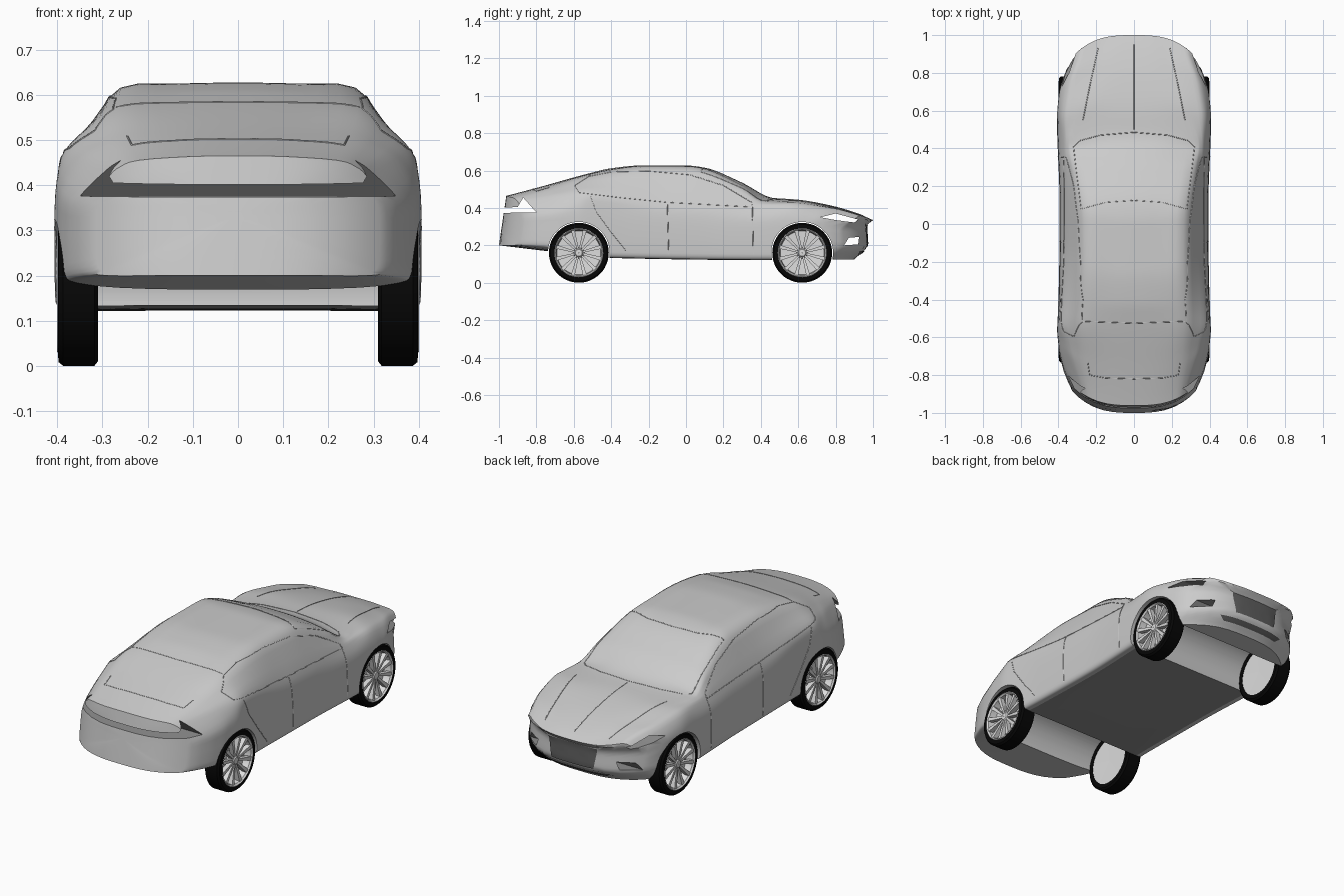
import bpy, bmesh, math
from mathutils import Vector
from mathutils.bvhtree import BVHTree

if "Cube" in bpy.data.objects:
    bpy.data.objects.remove(bpy.data.objects["Cube"])


def material(name, v):
    m = bpy.data.materials.new(name)
    m.diffuse_color = (v, v, v, 1)
    m.use_nodes = True
    m.node_tree.nodes["Principled BSDF"].inputs["Base Color"].default_value = m.diffuse_color
    return m


PAINT = material("body grey", 0.6)
FLOOR = material("floor dark grey", 0.28)
TYRE = material("tyre black", 0.002)
RIM = material("rim silver", 0.72)
GRILLE = material("grille dark grey", 0.11)


def finish(name, bm, mats, angle=35):
    bmesh.ops.recalc_face_normals(bm, faces=bm.faces)
    me = bpy.data.meshes.new(name)
    bm.to_mesh(me)
    bm.free()
    ob = bpy.data.objects.new(name, me)
    bpy.context.collection.objects.link(ob)
    for m in mats:
        me.materials.append(m)
    smooth(ob, angle)
    return ob


def smooth(ob, angle):
    bpy.ops.object.select_all(action='DESELECT')
    ob.select_set(True)
    bpy.context.view_layer.objects.active = ob
    bpy.ops.object.shade_smooth_by_angle(angle=math.radians(angle))


def curve(t, keys):
    """Smooth interpolation through (t, value) keys without overshoot."""
    if t <= keys[0][0]:
        return keys[0][1]
    if t >= keys[-1][0]:
        return keys[-1][1]
    d = [(b[1] - a[1]) / (b[0] - a[0]) for a, b in zip(keys, keys[1:])]
    def slope(i):
        if i == 0 or i == len(d):
            return d[min(i, len(d) - 1)]
        a, b = d[i - 1], d[i]
        return 0 if a * b <= 0 else 2 * a * b / (a + b)
    i = max(j for j in range(len(d)) if keys[j][0] <= t)
    h = keys[i + 1][0] - keys[i][0]
    u = (t - keys[i][0]) / h
    return (keys[i][1] * (1 + 2 * u) * (1 - u) ** 2 + slope(i) * h * u * (1 - u) ** 2
            + keys[i + 1][1] * u * u * (3 - 2 * u) + slope(i + 1) * h * u * u * (u - 1))


# Body shape along the length: top, bottom, width, shoulder and roof edge
TOP = [(-1, .465), (-.9, .49), (-.78, .52), (-.51, .588), (-.4, .612), (-.24, .627), (0, .627),
       (.1, .615), (.29, .54), (.47, .452), (.6, .442), (.77, .412), (.93, .365), (1, .335)]
BOTTOM = [(-1, .2), (-.75, .17), (-.4, .133), (.4, .122), (1, .125)]
WIDTH = [(-1, .33), (-.95, .372), (-.85, .397), (-.65, .407), (-.3, .396), (.1, .393), (.5, .406),
         (.7, .408), (.85, .403), (.95, .388), (1, .355)]
SHOULDER_Z = [(-1, .42), (-.8, .46), (-.57, .475), (-.1, .43), (.355, .405), (.6, .42), (.88, .395), (1, .355)]
SHOULDER_X = [(-1, .285), (-.8, .355), (-.57, .385), (-.1, .37), (.355, .372), (.6, .373), (.85, .35), (1, .29)]
EDGE_Z = [(-1, .455), (-.78, .512), (-.51, .577), (-.2, .616), (.03, .611), (.3, .51), (.42, .437),
          (.6, .438), (.85, .392), (1, .34)]
EDGE_X = [(-1, .22), (-.78, .25), (-.51, .265), (-.2, .26), (.05, .265), (.3, .30), (.42, .32),
          (.6, .26), (.85, .2), (1, .17)]
NOSE = [(.125, .10), (.2, .03), (.3, .035), (.335, 0)]
TAIL = [(.2, 0), (.37, .025), (.47, .04)]


def section(s):
    zt, zb, w = curve(s, TOP), curve(s, BOTTOM), curve(s, WIDTH)
    sx, sz = curve(s, SHOULDER_X), curve(s, SHOULDER_Z)
    rx, rz = curve(s, EDGE_X), curve(s, EDGE_Z)
    c = [(0, zb), (w * .5, zb), (w - .04, zb), (w - .006, zb + .01), (w, zb + .05),
         (w, (zb + sz) / 2), (w - .006, sz - .06), (sx, sz),
         ((sx + rx) / 2 + .007, (sz + rz) / 2 + .004), (rx, rz), (rx * .5, zt - .2 * (zt - rz)), (0, zt)]
    c = [Vector(p) for p in c]
    e = [Vector((-c[1].x, c[1].y))] + c + [Vector((-c[-2].x, c[-2].y))]
    half = []
    for i in range(1, len(c)):
        a, b, d, f = e[i - 1:i + 3]
        for t in (0, 1 / 3, 2 / 3):
            half.append(.5 * (2 * b + (d - a) * t + (2 * a - 5 * b + 4 * d - f) * t * t
                              + (3 * b - a - 3 * d + f) * t ** 3))
    half.append(c[-1])
    return half + [Vector((-p.x, p.y)) for p in half[-2:0:-1]]


def warp(s, p):
    """Wrap the nose and tail round in plan and lean them in profile."""
    k = min(1, max(0, (abs(s) - .4) / .6))
    k = k * k * (3 - 2 * k)
    bend = .21 * (abs(p.x) / .4) ** 3
    y = s - k * (bend + curve(p.y, NOSE)) if s > 0 else s + k * (bend + curve(p.y, TAIL))
    return (p.x, y, p.y)


# Car body: lofted sections, closed by shrinking end rings
bm = bmesh.new()
steps = [(-1, f) for f in (.08, .3, .5, .7, .85, .95)]
steps += [(-1 + i / 40, 1) for i in range(81)]
steps += [(1, f) for f in (.95, .85, .7, .5, .3, .08)]
rings = []
for s, f in steps:
    mid = Vector((0, (curve(s, TOP) + curve(s, BOTTOM)) / 2))
    rings.append([bm.verts.new(warp(s, mid + (p - mid) * f)) for p in section(s)])
for a, b in zip(rings, rings[1:]):
    for i in range(len(a)):
        j = (i + 1) % len(a)
        bm.faces.new((a[i], a[j], b[j], b[i]))
bm.faces.new(rings[0])
bm.faces.new(rings[-1])
for f in bm.faces:
    c = f.calc_center_median()
    if c.z < .15 and -.42 < c.y < .46 and abs(c.x) < .36:
        f.material_index = 1
body = finish("car_body", bm, [PAINT, FLOOR])


# Openings cut across the car: wheel arches, lamp and vent openings, tail slot
def circle(y, z, r, n=64):
    return [(y + r * math.cos(2 * math.pi * i / n), z + r * math.sin(2 * math.pi * i / n)) for i in range(n)]


AXLES = (-.573, .621)
cuts = [(circle(y, .16, .165), 0) for y in AXLES]
cuts.append(([(.72, .35), (.80, .37), (.92, .338), (.90, .322), (.80, .335)], 1))
cuts.append(([(.845, .20), (.92, .205), (.925, .245), (.87, .24)], 1))
cuts.append(([(-1.1, .372), (-.80, .376), (-.87, .455), (-.90, .405), (-1.1, .395)], 1))
for poly, index in cuts:
    bm = bmesh.new()
    l, r = [[bm.verts.new((x, y, z)) for y, z in poly] for x in (-.6, .6)]
    bm.faces.new(l)
    bm.faces.new(r)
    for i in range(len(l)):
        j = (i + 1) % len(l)
        bm.faces.new((l[i], l[j], r[j], r[i]))
    for f in bm.faces:
        f.material_index = index
    cutter = finish("opening_cutter", bm, [PAINT, FLOOR])
    cutter.hide_render = True
    mod = body.modifiers.new("opening", 'BOOLEAN')
    mod.operation, mod.solver, mod.object = 'DIFFERENCE', 'EXACT', cutter
    bpy.context.view_layer.objects.active = body
    bpy.ops.object.modifier_apply(modifier=mod.name)
    bpy.data.objects.remove(cutter)
smooth(body, 35)
tree = BVHTree.FromObject(body, bpy.context.evaluated_depsgraph_get())


def project(origin, direction, lift):
    d = Vector(direction)
    hit = tree.ray_cast(Vector(origin), d)[0]
    return None if hit is None else hit - d * lift


# Panel seams laid on the body: side seams in (y, z), top seams in (x, y)
def seam(name, pts, view, sign):
    path = []
    for a, b in zip(pts, pts[1:]):
        for i in range(16):
            u, v = (a[k] + (b[k] - a[k]) * i / 15 for k in (0, 1))
            p = (project((sign, u, v), (-sign, 0, 0), 0) if view == "side"
                 else project((sign * u, v, 2), (0, 0, -1), 0))
            if p:
                path.append(p)
    cu = bpy.data.curves.new(name, 'CURVE')
    cu.dimensions, cu.bevel_depth, cu.bevel_resolution = '3D', .0022, 0
    sp = cu.splines.new('POLY')
    sp.points.add(len(path) - 1)
    for q, p in zip(sp.points, path):
        q.co = (*p, 1)
    cu.materials.append(PAINT)
    bpy.context.collection.objects.link(bpy.data.objects.new(name, cu))


for sign in (-1, 1):
    seam("side_window_seam", [(-.595, .52), (-.57, .482), (-.35, .455), (-.1, .43), (.355, .405), (.35, .43),
         (.2, .52), (.02, .577), (-.2, .597), (-.4, .592), (-.52, .568), (-.595, .52)], "side", sign)
    seam("middle_door_seam", [(-.1, .43), (-.092, .15)], "side", sign)
    seam("front_door_seam", [(.355, .405), (.36, .15)], "side", sign)
    seam("rear_door_seam", [(-.51, .465), (-.48, .38), (-.40, .27), (-.32, .17)], "side", sign)
    seam("windscreen_seam", [(0, .485), (.18, .47), (.29, .44), (.32, .41), (.305, .28), (.28, .08),
                             (.15, .115), (0, .125)], "top", sign)
    seam("bonnet_seam", [(.19, .93), (.23, .75), (.27, .55)], "top", sign)
    seam("rear_window_seam", [(0, -.525), (.27, -.515)], "top", sign)
    seam("boot_seam", [(.245, -.73), (.235, -.80), (.15, -.815), (0, -.82)], "top", sign)
seam("bonnet_middle_seam", [(0, .5), (0, .95)], "top", 1)


# Front grille and lower intake: thin plates following the nose
def nose_plate(name, half_top, half_low, z0, z1):
    bm = bmesh.new()
    n, m = 16, 8
    g = []
    for j in range(m + 1):
        t = j / m
        hw = half_low + (half_top - half_low) * t
        g.append([bm.verts.new(project((hw * (2 * i / n - 1), 2, z0 + (z1 - z0) * t), (0, -1, 0), .005))
                  for i in range(n + 1)])
    for a, b in zip(g, g[1:]):
        for i in range(n):
            bm.faces.new((a[i], a[i + 1], b[i + 1], b[i]))
    finish(name, bm, [GRILLE])


nose_plate("front_grille", .145, .125, .195, .305)
nose_plate("lower_intake", .20, .17, .15, .17)


# Wheels: lathed tyre, rim and hub with twelve spokes
def lathe(bm, profile, sign, y, n=48):
    rows = [[bm.verts.new((sign * x, y + r * math.cos(2 * math.pi * i / n), .16 + r * math.sin(2 * math.pi * i / n)))
             for i in range(n)] for x, r in profile]
    for a, b in zip(rows, rows[1:] + rows[:1]):
        for i in range(n):
            j = (i + 1) % n
            bm.faces.new((a[i], a[j], b[j], b[i]))


for sign in (-1, 1):
    for y in AXLES:
        bm = bmesh.new()
        lathe(bm, [(.312, .129), (.31, .15), (.318, .16), (.387, .16), (.397, .152), (.399, .13)], sign, y)
        finish("tyre", bm, [TYRE])
        bm = bmesh.new()
        lathe(bm, [(.398, .132), (.401, .128), (.393, .121), (.356, .117), (.35, .001),
                   (.316, .001), (.314, .131)], sign, y)
        lathe(bm, [(.392, .001), (.391, .018), (.383, .026), (.345, .03), (.345, .001)], sign, y)
        for k in range(12):
            a = 2 * math.pi * (k + .5) / 12
            out, side = Vector((0, math.cos(a), math.sin(a))), Vector((0, -math.sin(a), math.cos(a)))
            vs = [bm.verts.new(Vector((sign * x, y, .16)) + out * r + side * w * h)
                  for r, h, x0 in ((.02, .005, .386), (.123, .010, .396))
                  for x, w in ((x0, -1), (x0, 1), (x0 - .025, 1), (x0 - .025, -1))]
            for i in range(4):
                j = (i + 1) % 4
                bm.faces.new((vs[i], vs[j], vs[4 + j], vs[4 + i]))
            bm.faces.new(vs[:4])
            bm.faces.new(vs[4:])
        finish("wheel_rim", bm, [RIM], 30)
